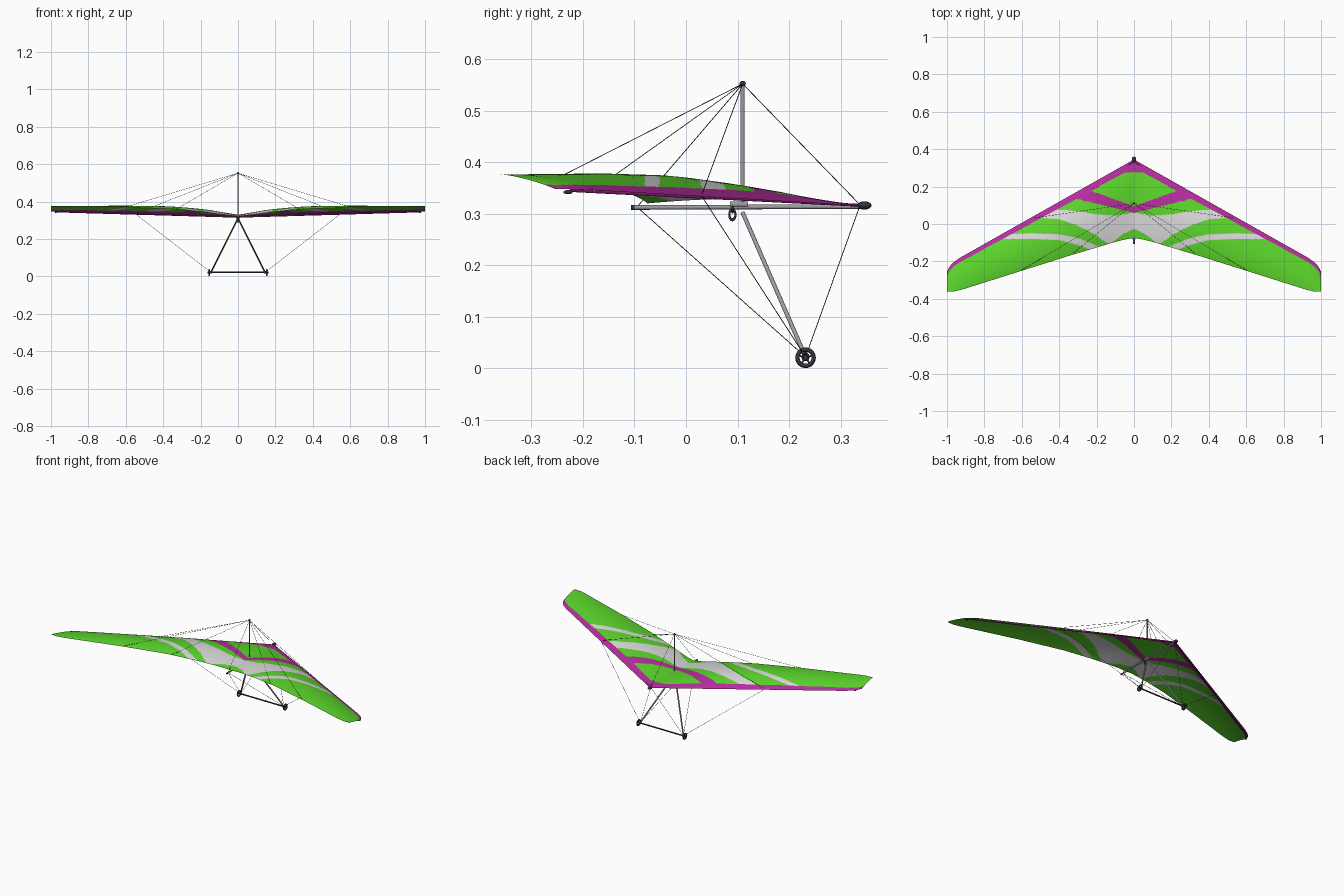
import bpy, bmesh, math
from mathutils import Vector

if "Cube" in bpy.data.objects:
    bpy.data.objects.remove(bpy.data.objects["Cube"])


def mat(name, rgb):
    m = bpy.data.materials.new(name)
    m.diffuse_color = (*rgb, 1)
    m.use_nodes = True
    m.node_tree.nodes["Principled BSDF"].inputs["Base Color"].default_value = m.diffuse_color
    return m


GREEN = mat("green cloth", (0.105, 0.66, 0.025))
PURPLE = mat("purple cloth", (0.46, 0.027, 0.34))
PALE = mat("pale grey cloth", (0.7, 0.7, 0.7))
METAL = mat("grey metal", (0.33, 0.33, 0.36))
DARK = mat("dark rubber", (0.035, 0.035, 0.045))
WIRE = mat("wire", (0.04, 0.04, 0.045))


def curve(pts, x):
    """Piecewise linear lookup."""
    if x <= pts[0][0]:
        return pts[0][1]
    for (a, u), (b, v) in zip(pts, pts[1:]):
        if x <= b:
            return u + (v - u) * (x - a) / (b - a)
    return pts[-1][1]


# Sail plan: leading edge, trailing edge, trailing height and camber by span
LEAD = [(0, .345), (.93, -.18), (.965, -.205), (.985, -.226), (1, -.255)]
TRAIL = [(0, -.075), (.05, -.083), (.1, -.096), (.35, -.171), (.6, -.25),
         (.92, -.351), (.96, -.36), (1, -.361)]
TRAIL_Z = [(0, .32), (.1, .333), (.2, .346), (.35, .36), (.6, .37), (.9, .375), (1, .377)]
CAMBER = [(0, .012), (.15, .025), (.25, .028), (.4, .029), (.6, .0235), (.85, .015),
          (.95, .01), (1, .004)]


def sail_point(x, t):
    a = abs(x)
    y = curve(LEAD, a) * (1 - t) + curve(TRAIL, a) * t
    z = (.315 + .033 * a) * (1 - t) + curve(TRAIL_Z, a) * t
    z += curve(CAMBER, a) * (3 * t + .65 * math.sqrt(t)) * (1 - t)
    return Vector((x, y, z))


# Painted pattern limits, by span
BAND1_TOP = [(0, .06), (.1, .045), (.2, .052), (.3, .068), (.4, .078), (.5, .075)]
BAND1_LOW = [(0, -.025), (.06, -.055), (.1, -.085), (.13, -.11), (.17, -.085),
             (.22, -.05), (.3, -.008), (.4, .026), (.5, .032)]
BAND2_TOP = [(.2, -.115), (.3, -.075), (.4, -.055), (.55, -.05), (.75, -.055)]
BAND2_LOW = [(.2, -.15), (.3, -.112), (.4, -.086), (.55, -.08), (.75, -.08)]


def sail_colour(c):
    a, y = abs(c.x), c.y
    if y > curve(LEAD, a) - .044 + .022 * a or y > .276:
        return 1
    if .06 + .245 * a < y < .095 + .355 * a and a < .35:
        return 1
    if a < .5 and curve(BAND1_LOW, a) < y < curve(BAND1_TOP, a):
        return 2
    if .19 < a < .75 and curve(BAND2_LOW, a) < y < curve(BAND2_TOP, a):
        return 2
    return 0


def add_object(name, bm, mats, smooth=True):
    me = bpy.data.meshes.new(name)
    bm.to_mesh(me)
    bm.free()
    for m in mats:
        me.materials.append(m)
    for p in me.polygons:
        p.use_smooth = smooth
    ob = bpy.data.objects.new(name, me)
    bpy.context.collection.objects.link(ob)
    return ob


# Sail
bm = bmesh.new()
NX, NT = 220, 90
rows = [[bm.verts.new(sail_point(i / NX, (j / NT) ** 1.3)) for j in range(NT + 1)]
        for i in range(-NX, NX + 1)]
for r, s in zip(rows, rows[1:]):
    for j in range(NT):
        f = bm.faces.new((r[j], r[j + 1], s[j + 1], s[j]))
        f.material_index = sail_colour(f.calc_center_median())
bmesh.ops.recalc_face_normals(bm, faces=bm.faces)
if sum(f.normal.z for f in bm.faces) < 0:
    bmesh.ops.reverse_faces(bm, faces=bm.faces)
add_object("sail", bm, [GREEN, PURPLE, PALE])


def rod(name, p, q, r, m, sides=12):
    p, q = Vector(p), Vector(q)
    bm = bmesh.new()
    bmesh.ops.create_cone(bm, cap_ends=True, segments=sides, radius1=r, radius2=r,
                          depth=(q - p).length)
    ob = add_object(name, bm, [m])
    ob.location = (p + q) / 2
    ob.rotation_euler = (q - p).to_track_quat('Z', 'Y').to_euler()
    ob.data.set_sharp_from_angle(angle=math.radians(50))
    return ob


def ball(name, loc, size, m):
    bm = bmesh.new()
    bmesh.ops.create_uvsphere(bm, u_segments=16, v_segments=10, radius=1)
    ob = add_object(name, bm, [m])
    ob.location, ob.scale = loc, size
    return ob


def ring(name, loc, major, minor, m, rot=(0, math.pi / 2, 0), scale=(1, 1, 1)):
    bpy.ops.mesh.primitive_torus_add(location=loc, rotation=rot, major_radius=major,
                                     minor_radius=minor, major_segments=32,
                                     minor_segments=10)
    ob = bpy.context.object
    ob.name, ob.scale = name, scale
    ob.data.materials.append(m)
    for p in ob.data.polygons:
        p.use_smooth = True
    return ob


# Centre frame: keel, king post, fittings
MAST_TOP = (0, .11, .552)
KEEL_REAR = (0, -.095, .313)
NOSE = (0, .338, .317)
rod("keel", (0, -.105, .312), (0, .345, .314), .0045, METAL)
rod("keel_end_cap", (0, -.107, .312), (0, -.1, .312), .0052, DARK)
rod("king_post", (0, .11, .312), MAST_TOP, .004, METAL)
ball("king_post_cap", MAST_TOP, (.006, .006, .006), DARK)
ball("nose_cap", (0, .346, .316), (.012, .014, .008), DARK)
rod("keel_bracket", (0, .085, .318), (0, .12, .318), .006, METAL)

# Hang loop and clip under the keel
ring("hang_strap", (0, .09, .309), .0065, .002, DARK, (math.pi / 2, 0, 0))
ring("hang_clip", (0, .09, .298), .006, .002, DARK, scale=(1.6, 1, 1))

# Control frame, wheels and wires, mirrored left and right
rod("base_bar", (-.155, .232, .021), (.155, .232, .021), .004, DARK)
for s, side in ((1, "right"), (-1, "left")):
    corner = Vector((s * .145, .232, .022))
    hub = Vector((s * .155, .232, .0205))
    rod(side + "_upright", (s * .004, .11, .302), corner, .0042, METAL)
    ball(side + "_corner_joint", corner, (.009, .008, .008), DARK)
    ring(side + "_wheel_tyre", hub, .0158, .0042, DARK)
    rod(side + "_wheel_hub", hub - Vector((.007, 0, 0)), hub + Vector((.007, 0, 0)),
        .005, DARK)
    for k in range(5):
        a = math.tau * k / 5 + math.pi / 2
        rod(f"{side}_wheel_spoke_{k + 1}", hub,
            hub + Vector((0, math.cos(a), math.sin(a))) * .014, .0016, DARK, 8)

    # Leading edge tube tucked into the cloth
    tip = Vector((s * .975, -.224, .345))
    rod(side + "_leading_tube", (0, .333, .3165), tip, .0028, PURPLE)
    ball(side + "_leading_tube_cap", tip - Vector((0, .005, .003)), (.005, .009, .004), DARK)

    # Rigging
    joint = (s * .55, .03, .335)
    ends = {"upper_side": (MAST_TOP, joint), "lower_side": (corner, joint),
            "lower_front": (corner, NOSE), "lower_rear": (corner, KEEL_REAR),
            "upper_outer": (MAST_TOP, sail_point(s * .6, .985)),
            "upper_inner": (MAST_TOP, sail_point(s * .33, .985))}
    for n, (p, q) in ends.items():
        rod(f"{side}_{n}_wire", p, q, .0008, WIRE, 6)
rod("upper_front_wire", MAST_TOP, NOSE, .0008, WIRE, 6)
rod("upper_rear_wire", MAST_TOP, KEEL_REAR, .0008, WIRE, 6)
